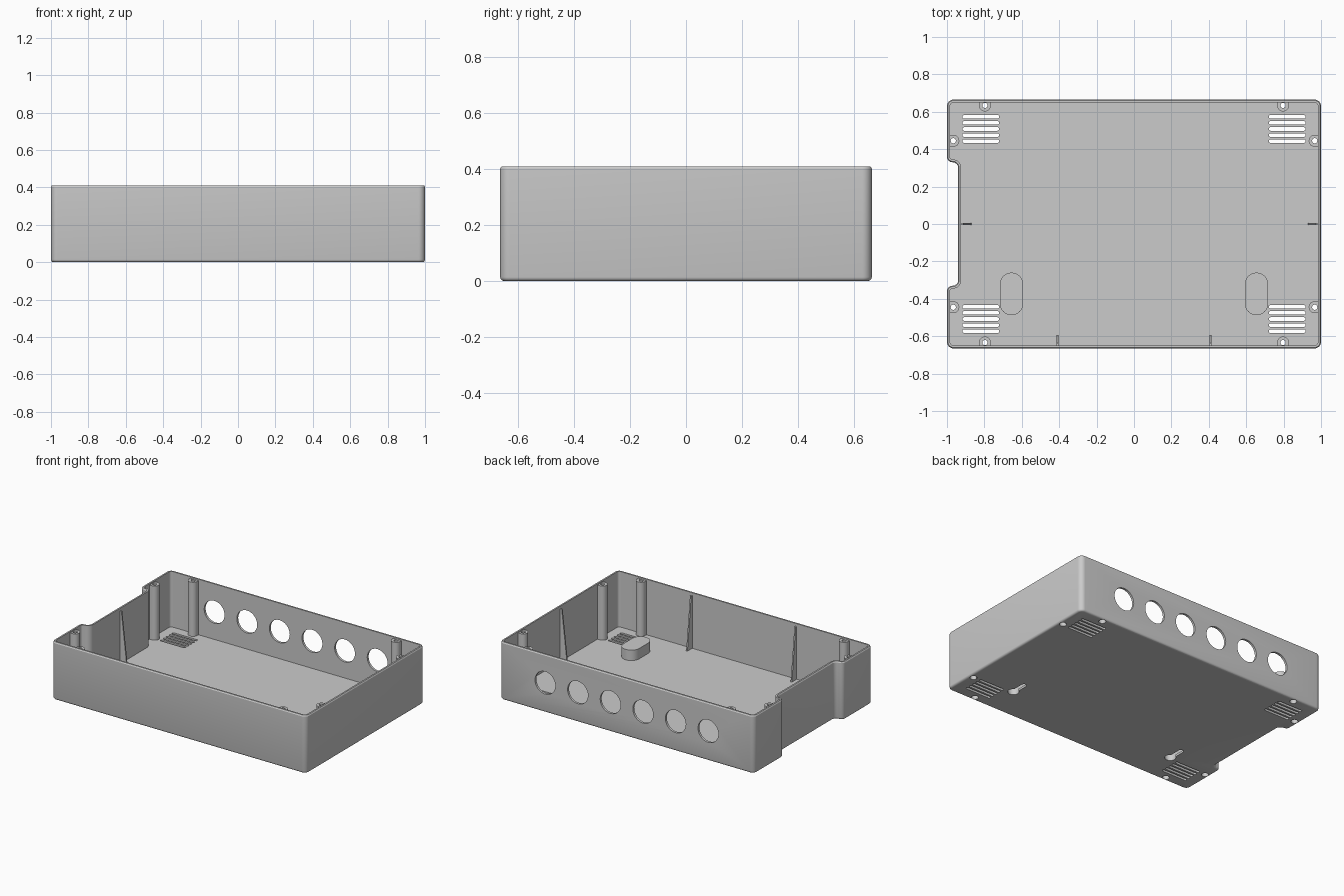
import bpy, bmesh, math
from mathutils import Vector

if "Cube" in bpy.data.objects:
    bpy.data.objects.remove(bpy.data.objects["Cube"])

HX, HY, H = 1.0, 0.665, 0.41      # half width, half depth, height
WALL, FLOOR = 0.016, 0.016

grey = bpy.data.materials.new("plain grey")
grey.diffuse_color = (0.6, 0.6, 0.6, 1)
grey.use_nodes = True
grey.node_tree.nodes["Principled BSDF"].inputs["Base Color"].default_value = grey.diffuse_color


def arc(cx, cy, r, a0, a1, n=8):
    return [(cx + r * math.cos(math.radians(a0 + (a1 - a0) * i / n)),
             cy + r * math.sin(math.radians(a0 + (a1 - a0) * i / n))) for i in range(n + 1)]


def outline(d):
    """Rounded rectangle with a recess in the left side, inset by d."""
    c, s = 0.035, 0.03
    pts = arc(HX - c, HY - c, c - d, 0, 90)
    pts += arc(-HX + c, HY - c, c - d, 90, 180)
    pts += arc(-HX + s, 0.36, s - d, 180, 270)
    pts += arc(-HX + s, 0.30, s + d, 90, 0)
    pts += arc(-HX + s, -0.30, s + d, 0, -90)
    pts += arc(-HX + s, -0.36, s - d, 90, 180)
    pts += arc(-HX + c, -HY + c, c - d, 180, 270)
    pts += arc(HX - c, -HY + c, c - d, 270, 360)
    return pts


def loft(name, rings):
    """Closed solid through rings of equal length, capped at both ends."""
    bm = bmesh.new()
    loops = [[bm.verts.new(p) for p in ring] for ring in rings]
    n = len(loops[0])
    for a, b in zip(loops, loops[1:]):
        for i in range(n):
            j = (i + 1) % n
            bm.faces.new((a[i], a[j], b[j], b[i]))
    bm.faces.new(loops[0][::-1])
    bm.faces.new(loops[-1])
    bmesh.ops.recalc_face_normals(bm, faces=bm.faces)
    me = bpy.data.meshes.new(name)
    bm.to_mesh(me)
    bm.free()
    ob = bpy.data.objects.new(name, me)
    bpy.context.collection.objects.link(ob)
    me.materials.append(grey)
    return ob


def prism(name, pts, z0, z1):
    return loft(name, [[(x, y, z) for x, y in pts] for z in (z0, z1)])


def circle(x, y, r, n=32):
    return arc(x, y, r, 0, 360, n)[:-1]


def stadium(x0, y0, x1, y1, r):
    a = math.degrees(math.atan2(y1 - y0, x1 - x0))
    return arc(x1, y1, r, a - 90, a + 90, 12) + arc(x0, y0, r, a + 90, a + 270, 12)


def combine(target, tool, op):
    m = target.modifiers.new("combine", 'BOOLEAN')
    m.operation, m.object, m.solver = op, tool, 'EXACT'
    bpy.context.view_layer.objects.active = target
    bpy.ops.object.modifier_apply(modifier=m.name)
    me = tool.data
    bpy.data.objects.remove(tool)
    bpy.data.meshes.remove(me)


# Open tray: rounded bottom edge, bevelled rim, hollow inside
steps = [(0.014, 0), (0.007, 0.002), (0.002, 0.007), (0, 0.014), (0, H - 0.008),
         (0.005, H), (WALL, H), (WALL, FLOOR)]
case = loft("case", [[(x, y, z) for x, y in outline(d)] for d, z in steps])


def add(ob):
    combine(case, ob, 'UNION')


def cut(ob):
    combine(case, ob, 'DIFFERENCE')


# Screw posts against the walls: centre and outward direction
posts = []
for s in (-1, 1):
    for t in (-1, 1):
        posts += [(s * 0.797, t * 0.634, 0, t), (s * 0.966, t * 0.445, s, 0)]
for x, y, dx, dy in posts:
    a = math.degrees(math.atan2(-dy, -dx))
    r, reach = 0.032, 0.024
    pts = arc(x, y, r, a - 90, a + 90, 14)
    pts += [(px + dx * reach, py + dy * reach) for px, py in (pts[-1], pts[0])]
    add(prism("post", pts, FLOOR - 0.006, H - 0.01))

# Thin tapered ribs: two on the front wall, one on each side wall
def rib(x, y, dx, dy):
    w, base, top = 0.005, 0.054, 0.012
    rings = []
    for side in (-w, w):
        ox, oy = x - dy * side, y + dx * side
        rings.append([(ox + dx * u, oy + dy * u, z) for u, z in
                      ((-0.006, 0.01), (base, 0.01), (base, FLOOR + 0.002),
                       (top, H - 0.02), (-0.006, H - 0.02))])
    add(loft("rib", rings))

for x in (-0.41, 0.41):
    rib(x, -HY + WALL, 0, 1)
rib(HX - WALL, 0, -1, 0)
rib(-0.94 + WALL, 0, 1, 0)

# Hanging pads with keyhole pockets opening through the floor
for x in (-0.655, 0.655):
    add(prism("pad", stadium(x, -0.425, x, -0.322, 0.0625), FLOOR - 0.006, 0.09))
    cut(prism("pocket", stadium(x, -0.42, x, -0.322, 0.04), FLOOR, 0.075))
    cut(prism("keyhole", circle(x, -0.42, 0.036), -0.02, 0.04))
    cut(prism("key_slot", stadium(x, -0.42, x, -0.315, 0.018), -0.02, 0.041))

# Screw holes with wider recesses below
for x, y, dx, dy in posts:
    cut(prism("bore", circle(x, y, 0.014, 20), -0.02, H + 0.02))
    cut(prism("counterbore", circle(x, y, 0.023, 24), -0.02, 0.06))

# Floor vents: five slots near each corner
for s in (-1, 1):
    for t in (-1, 1):
        for i in range(5):
            y = t * (0.443 + 0.0325 * i)
            cut(prism("vent", stadium(s * 0.73, y, s * 0.908, y, 0.0095), -0.02, FLOOR + 0.02))

# Six round ports in the back wall
for i in range(6):
    cx = -0.64 + 0.256 * i
    ring = circle(cx, 0.21, 0.08, 48)
    cut(loft("port", [[(x, y, z) for x, z in ring] for y in (HY - 0.024, HY + 0.03)]))

# Single material and sharp-edged smooth shading
case.data.materials.clear()
case.data.materials.append(grey)
for p in case.data.polygons:
    p.material_index = 0
bpy.ops.object.select_all(action='DESELECT')
case.select_set(True)
bpy.context.view_layer.objects.active = case
bpy.ops.object.shade_smooth_by_angle(angle=math.radians(30))
